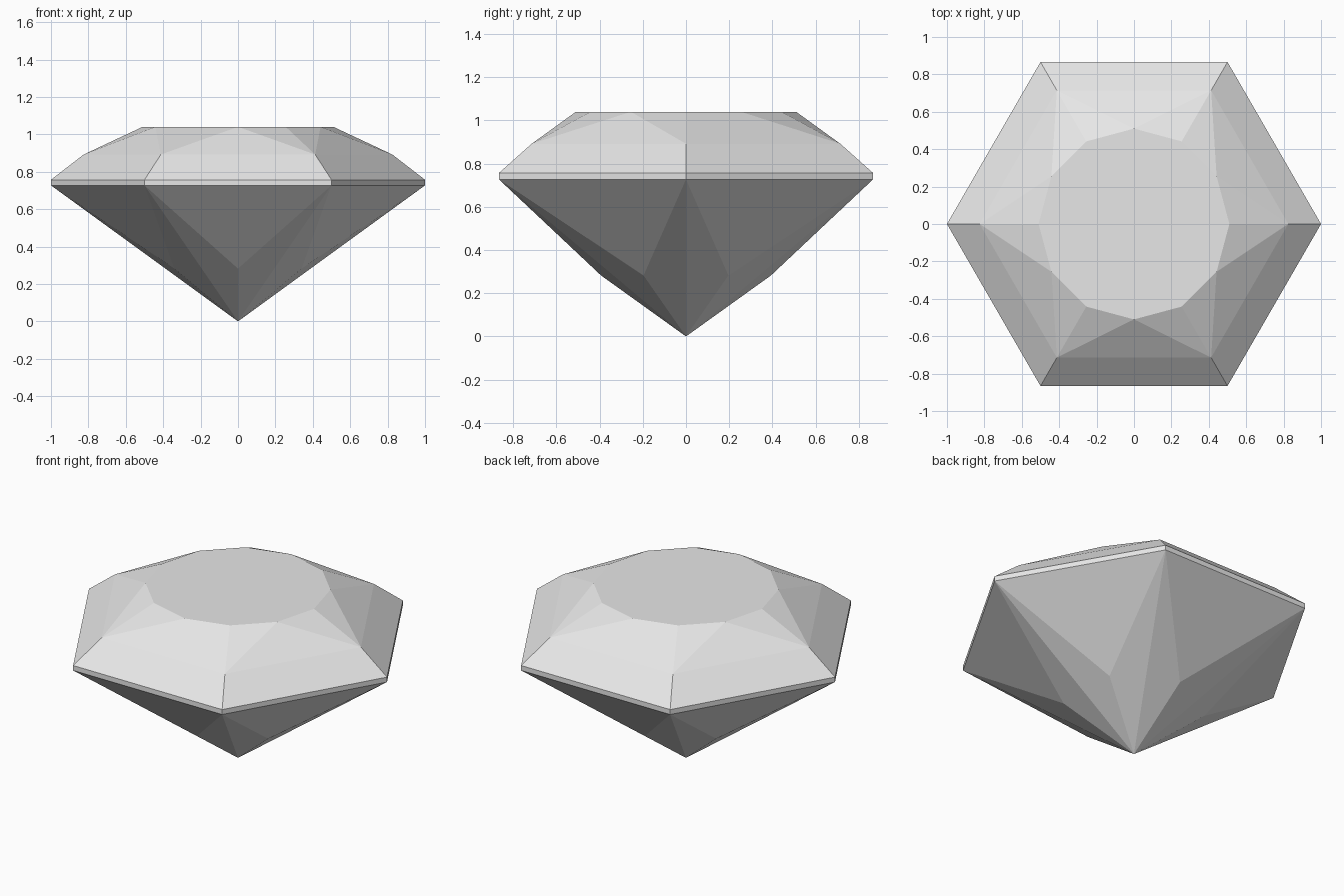
import bpy
from math import cos, sin, radians

cube = bpy.data.objects.get("Cube")
if cube:
    bpy.data.objects.remove(cube, do_unlink=True)

mat = bpy.data.materials.new("pale_grey")
mat.use_nodes = True
colour = (0.8, 0.8, 0.8, 1.0)
mat.diffuse_color = colour
mat.node_tree.nodes["Principled BSDF"].inputs["Base Color"].default_value = colour

verts, faces = [], []


def ring(count, radius, z, start=0.0):
    """Add a regular ring of points and return their indices."""
    first = len(verts)
    for i in range(count):
        a = radians(start + 360 * i / count)
        verts.append((radius * cos(a), radius * sin(a), z))
    return range(first, first + count)


# Levels of the cut stone, from the bottom point to the flat table
tip = ring(1, 0, 0)[0]
pavilion = ring(6, 0.393, 0.282, 30)
girdle_low = ring(6, 1.0, 0.727)
girdle_top = ring(6, 1.0, 0.757)
crown = ring(6, 0.825, 0.892)
table = ring(12, 0.51, 1.04)

for i in range(6):
    j = (i + 1) % 6
    a, mid, b = table[2 * i], table[2 * i + 1], table[2 * j]
    faces += [
        # Pavilion facets
        (girdle_low[j], girdle_low[i], pavilion[i]),
        (girdle_low[i], tip, pavilion[i]),
        (girdle_low[j], pavilion[i], tip),
        # Girdle band and main crown facet
        (girdle_low[i], girdle_low[j], girdle_top[j], girdle_top[i]),
        (girdle_top[i], girdle_top[j], crown[j], crown[i]),
        # Star facets under the table
        (crown[i], crown[j], mid),
        (crown[i], mid, a),
        (crown[j], b, mid),
    ]
faces.append(tuple(table))

mesh = bpy.data.meshes.new("cut_gem")
mesh.from_pydata(verts, [], faces)
mesh.materials.append(mat)
mesh.update()
gem = bpy.data.objects.new("cut_gem", mesh)
bpy.context.collection.objects.link(gem)
